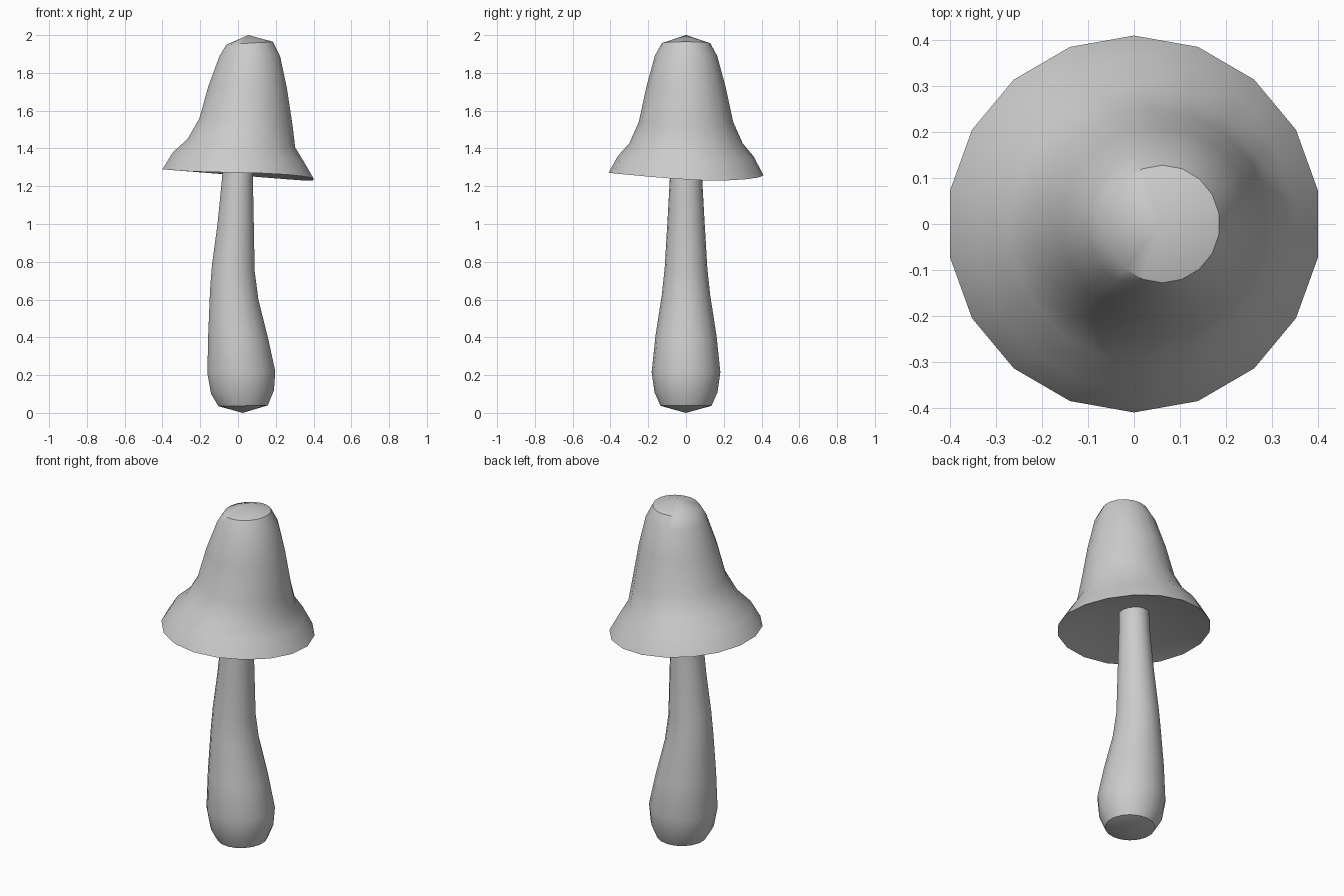
import bpy, bmesh
from math import cos, sin, pi, radians

if "Cube" in bpy.data.objects:
    bpy.data.objects.remove(bpy.data.objects["Cube"], do_unlink=True)

SIDES = 18

grey = bpy.data.materials.new("plain grey")
grey.use_nodes = True
colour = (0.6, 0.6, 0.6, 1)
grey.diffuse_color = colour
grey.node_tree.nodes["Principled BSDF"].inputs["Base Color"].default_value = colour


def loft(name, start, rings, end, sharp_angle):
    """Skin leaning rings (left x, left z, right x, right z, half depth, lift), closed by fans."""
    bm = bmesh.new()
    loops = []
    for lx, lz, rx, rz, depth, lift in rings:
        loop = []
        for i in range(SIDES):
            a = pi / 2 + 2 * pi * i / SIDES
            t = (cos(a) + 1) / 2
            z = lz + (rz - lz) * t + lift * max(0, cos(a + radians(50))) ** 2
            loop.append(bm.verts.new((lx + (rx - lx) * t, depth * sin(a), z)))
        loops.append(loop)
    for low, high in zip(loops, loops[1:]):
        for i in range(SIDES):
            j = (i + 1) % SIDES
            bm.faces.new((low[i], low[j], high[j], high[i]))
    for loop, (x, z) in ((loops[0], start), (loops[-1], end)):
        tip = bm.verts.new((x, 0, z))
        for i in range(SIDES):
            bm.faces.new((loop[i], loop[(i + 1) % SIDES], tip))
    bmesh.ops.recalc_face_normals(bm, faces=bm.faces)
    mesh = bpy.data.meshes.new(name)
    bm.to_mesh(mesh)
    bm.free()
    mesh.materials.append(grey)
    obj = bpy.data.objects.new(name, mesh)
    bpy.context.collection.objects.link(obj)
    bpy.ops.object.select_all(action="DESELECT")
    obj.select_set(True)
    bpy.context.view_layer.objects.active = obj
    bpy.ops.object.shade_smooth_by_angle(angle=radians(sharp_angle))
    return obj


# Bent stem, fat at the foot
loft("stem", (0.025, 0), [
    (-0.105, 0.035, 0.16, 0.04, 0.135, 0),
    (-0.145, 0.1, 0.193, 0.12, 0.167, 0),
    (-0.165, 0.21, 0.2, 0.22, 0.182, 0),
    (-0.16, 0.42, 0.163, 0.39, 0.162, 0),
    (-0.15, 0.65, 0.11, 0.6, 0.128, 0),
    (-0.14, 0.78, 0.09, 0.75, 0.113, 0),
    (-0.11, 1.0, 0.085, 1.0, 0.099, 0),
    (-0.085, 1.25, 0.08, 1.25, 0.085, 0),
    (-0.08, 1.38, 0.08, 1.38, 0.08, 0),
], (0, 1.4), 40)

# Bell cap with a hollow underside and a flared, uneven rim
loft("cap", (0, 1.38), [
    (-0.407, 1.29, 0.407, 1.225, 0.41, 0.025),
    (-0.35, 1.38, 0.35, 1.33, 0.36, 0.01),
    (-0.272, 1.45, 0.307, 1.405, 0.3, 0),
    (-0.208, 1.56, 0.293, 1.52, 0.25, 0),
    (-0.16, 1.73, 0.262, 1.72, 0.21, 0),
    (-0.1, 1.89, 0.225, 1.89, 0.165, 0),
    (-0.063, 1.95, 0.187, 1.965, 0.128, 0),
], (0.055, 2), 38)
